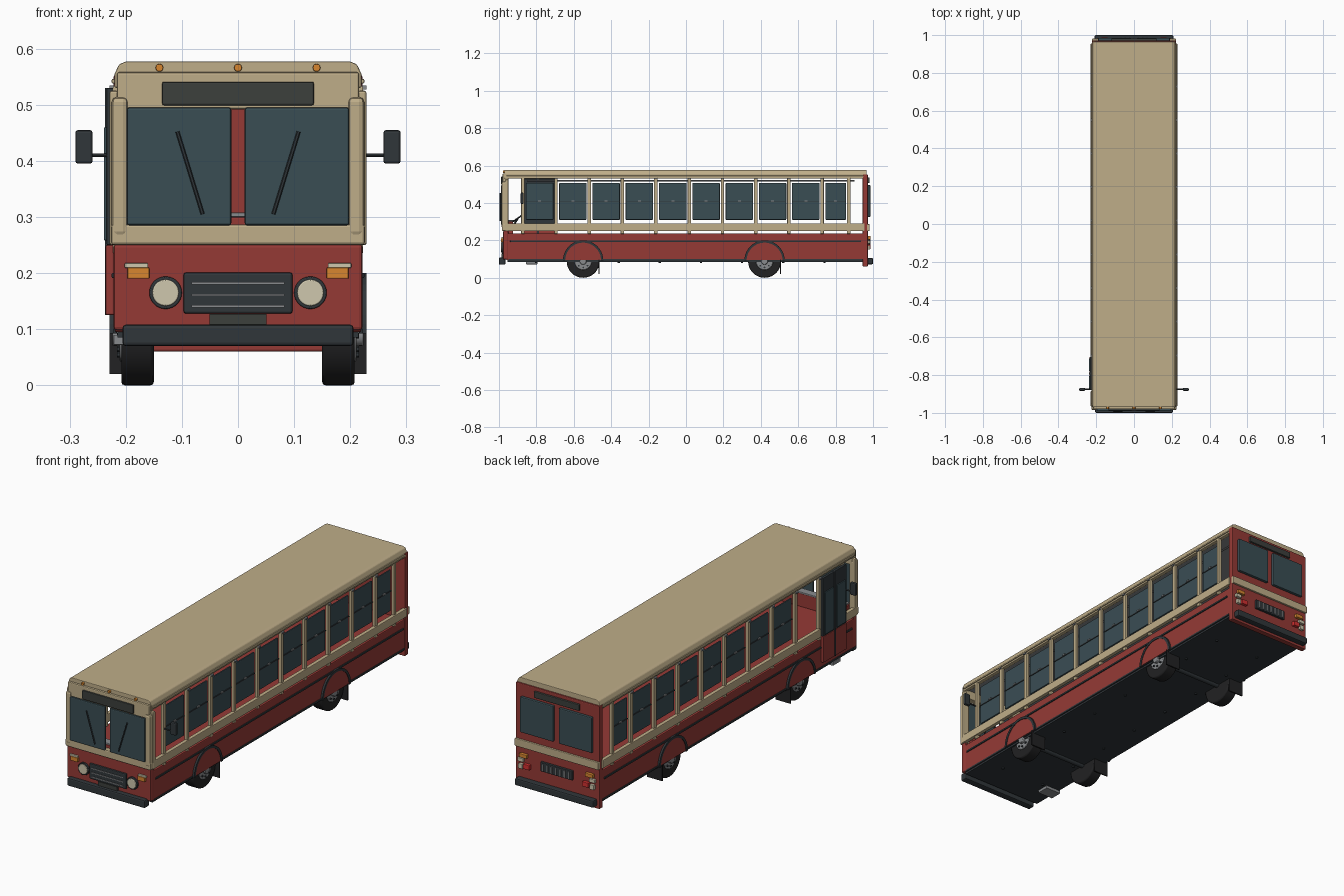
import bpy, bmesh, math
from mathutils import Vector

if "Cube" in bpy.data.objects:
    bpy.data.objects.remove(bpy.data.objects["Cube"])


def material(name, r, g, b):
    m = bpy.data.materials.new(name)
    m.diffuse_color = (r, g, b, 1)
    m.use_nodes = True
    m.node_tree.nodes["Principled BSDF"].inputs["Base Color"].default_value = m.diffuse_color
    return m


RED = material("red_paint", 0.30, 0.042, 0.036)
CREAM = material("cream_paint", 0.52, 0.42, 0.25)
DARK = material("dark_trim", 0.03, 0.037, 0.042)
GLASS = material("tinted_glass", 0.042, 0.075, 0.088)
RUBBER = material("rubber", 0.016, 0.016, 0.017)
ORANGE = material("orange_lens", 0.68, 0.24, 0.03)
LAMP = material("lamp_lens", 0.62, 0.57, 0.42)
TAIL = material("tail_lens", 0.65, 0.03, 0.03)
METAL = material("metal", 0.25, 0.26, 0.27)
SIGN = material("sign_glass", 0.045, 0.05, 0.045)


def finish(name, bm, mat, bevel=0, smooth=False):
    bmesh.ops.recalc_face_normals(bm, faces=bm.faces)
    me = bpy.data.meshes.new(name)
    bm.to_mesh(me)
    bm.free()
    me.materials.append(mat)
    ob = bpy.data.objects.new(name, me)
    bpy.context.collection.objects.link(ob)
    if bevel:
        mod = ob.modifiers.new("bevel", "BEVEL")
        mod.width, mod.segments = bevel, 2
    if smooth:
        bpy.ops.object.select_all(action='DESELECT')
        bpy.context.view_layer.objects.active = ob
        ob.select_set(True)
        bpy.ops.object.shade_smooth_by_angle(angle=math.radians(35))
    return ob


def box(name, x, y, z, mat, bevel=0):
    """Box from (min, max) pairs."""
    bm = bmesh.new()
    bmesh.ops.create_cube(bm, size=1)
    for v in bm.verts:
        v.co = [(a + b) / 2 + c * (b - a) for (a, b), c in zip((x, y, z), v.co)]
    return finish(name, bm, mat, bevel)


def pair(name, x, y, z, mat, bevel=0):
    """The same box on both sides of the bus."""
    box(name + "_right", x, y, z, mat, bevel)
    box(name + "_left", (-x[1], -x[0]), y, z, mat, bevel)


def rod(name, a, b, r, mat, n=12, bevel=0):
    """Cylinder between two points."""
    a, b = Vector(a), Vector(b)
    bm = bmesh.new()
    bmesh.ops.create_cone(bm, cap_ends=True, segments=n, radius1=r, radius2=r, depth=(b - a).length)
    rot = (b - a).to_track_quat('Z', 'Y')
    for v in bm.verts:
        v.co = rot @ v.co + (a + b) / 2
    return finish(name, bm, mat, bevel, True)


def prism(name, prof, place, mat, bevel=0):
    """Extrude a closed 2D profile between two placed copies."""
    bm = bmesh.new()
    rings = [[bm.verts.new(place(u, v, k)) for u, v in prof] for k in (0, 1)]
    n = len(prof)
    for i in range(n):
        j = (i + 1) % n
        bm.faces.new((rings[0][i], rings[0][j], rings[1][j], rings[1][i]))
    bm.faces.new(rings[0])
    bm.faces.new(rings[1])
    return finish(name, bm, mat, bevel)


# Lower body, floor and underside
box("lower_body", (-.22, .22), (-.96, .955), (.095, .237), RED, .004)
box("underside_plate", (-.215, .215), (-.955, .955), (.085, .096), DARK)
pair("rub_strip", (.217, .225), (-.94, .935), (.191, .200), DARK, .002)
pair("sill_strip", (.216, .223), (-.95, .945), (.092, .101), DARK, .002)
for i in range(8):
    for s in (-1, 1):
        rod("underside_bolt", (s * .12, -.8 + i * .22, .087), (s * .12, -.8 + i * .22, .079), .006, DARK, 8)

# Roof with sloped shoulders
roof = [(-.22, .53), (-.22, .555), (-.212, .572), (-.2, .577),
        (.2, .577), (.212, .572), (.22, .555), (.22, .53), (.2, .53), (.2, .54), (-.2, .54), (-.2, .53)]
prism("roof", roof, lambda u, v, k: (u, (-.97, .965)[k], v), CREAM, .003)
pair("drip_rail", (.216, .225), (-.96, .95), (.538, .546), CREAM, .002)
box("ceiling", (-.205, .205), (-.95, .95), (.534, .541), METAL)

# Belt line and window posts
box("belt_right", (.21, .229), (-.965, .955), (.25, .29), CREAM, .003)
box("belt_left", (-.229, -.21), (-.695, .955), (.25, .29), CREAM, .003)
box("belt_left_front", (-.229, -.21), (-.965, -.885), (.25, .29), CREAM, .003)
posts = [-.872, -.695, -.517, -.34, -.162, .018, .195, .373, .55, .728, .87]
for i, y in enumerate(posts):
    pair("window_post", (.208, .223), (y - .009, y + .009), (.235, .533), CREAM, .002)
    if 0 < i < 10:
        pair("post_marker", (.221, .229), (y - .008, y + .008), (.527, .534), METAL)

# Side windows; the left front bay holds the door and stays open
for i in range(10):
    a, b = posts[i] + .017, posts[i + 1] - .014
    for s in (1, -1):
        if s < 0 and i < 2:
            continue
        xs = lambda p, q: (min(s * p, s * q), max(s * p, s * q))
        box("side_window", xs(.203, .211), (a, b), (.31, .507), GLASS, .003)
        box("window_rail", xs(.210, .214), (a, b), (.404, .409), DARK)
        box("window_latch", xs(.210, .217), ((a + b) / 2 - .008, (a + b) / 2 + .008), (.407, .414), METAL)
for s in (-1, 1):
    rod("hand_rail", (s * .15, -.85, .52), (s * .15, .9, .52), .004, METAL, 8)

# Front face panels
box("front_lower_panel", (-.222, .222), (-.978, -.95), (.098, .252), RED, .006)
box("front_belt", (-.226, .226), (-.984, -.95), (.25, .287), CREAM, .005)
box("front_header", (-.216, .216), (-.98, -.95), (.492, .558), CREAM, .004)
pair("front_pillar", (.196, .225), (-.986, -.95), (.265, .514), CREAM, .009)
pair("corner_post", (.213, .229), (-.968, -.95), (.25, .525), CREAM, .004)
pair("windshield", (.012, .198), (-.99, -.979), (.285, .495), GLASS, .004)
box("front_sign", (-.135, .135), (-.988, -.975), (.499, .541), SIGN, .003)
for s in (-1, 1):
    rod("wiper", (s * .108, -.993, .452), (s * .063, -.993, .305), .0035, DARK, 6)
    rod("headlight_ring", (s * .129, -.97, .165), (s * .129, -.987, .165), .029, DARK, 28, .002)
    rod("headlight", (s * .129, -.975, .165), (s * .129, -.99, .165), .0235, LAMP, 28, .002)
pair("front_turn_signal", (.158, .197), (-.989, -.97), (.19, .21), ORANGE, .002)
pair("front_side_lamp", (.16, .202), (-.986, -.97), (.209, .218), LAMP, .002)
box("front_grille", (-.097, .097), (-.987, -.97), (.128, .201), DARK, .004)
for z in (.141, .161, .182):
    box("front_grille_bar", (-.083, .083), (-.99, -.98), (z - .002, z + .002), METAL)
box("front_plate", (-.051, .051), (-.987, -.97), (.1, .127), SIGN)
box("front_bumper", (-.206, .206), (-1, -.965), (.07, .108), DARK, .006)
for x in (-.14, 0, .14):
    rod("roof_marker", (x, -.96, .566), (x, -.979, .566), .007, ORANGE, 12, .001)

# Dashboard and steering wheel
box("dashboard", (-.2, .2), (-.962, -.925), (.235, .3), RED, .003)
box("dashboard_top", (-.195, .195), (-.96, -.922), (.3, .308), METAL, .002)
rod("steering_column", (.11, -.93, .27), (.11, -.898, .318), .005, DARK, 8)
bpy.ops.mesh.primitive_torus_add(major_radius=.032, minor_radius=.004, major_segments=24, minor_segments=8,
                                 location=(.11, -.897, .32), rotation=(math.radians(35), 0, 0))
wheel = bpy.context.object
wheel.name = "steering_wheel"
wheel.data.materials.append(DARK)

# Mirrors
for s in (-1, 1):
    rod("mirror_arm", (s * .215, -.875, .41), (s * .27, -.875, .41), .0035, DARK, 8)
pair("mirror", (.259, .29), (-.884, -.868), (.395, .455), DARK, .005)

# Folding door and step on the left
for a, b in ((-.88, -.796), (-.788, -.703)):
    box("door_panel", (-.236, -.221), (a, b), (.125, .25), RED, .003)
    box("door_frame", (-.234, -.221), (a, b), (.25, .53), DARK, .002)
    box("door_glass", (-.239, -.23), (a + .01, b - .01), (.258, .46), GLASS, .002)
box("door_center_seal", (-.237, -.221), (-.797, -.787), (.125, .53), DARK)
box("door_step", (-.222, -.14), (-.855, -.795), (.072, .09), METAL, .002)

# Rear face
box("rear_wall", (-.222, .222), (.945, .972), (.06, .553), RED, .004)
pair("rear_window", (.015, .19), (.97, .986), (.325, .495), GLASS, .004)
box("rear_belt", (-.222, .222), (.965, .981), (.25, .287), CREAM, .003)
box("rear_sign", (-.12, .12), (.968, .982), (.507, .537), SIGN, .003)
box("rear_vent", (-.085, .085), (.968, .983), (.165, .21), DARK, .003)
for i in range(7):
    x = -.069 + i * .023
    box("rear_vent_bar", (x - .003, x + .003), (.98, .987), (.171, .204), METAL)
pair("rear_turn_signal", (.155, .195), (.968, .986), (.205, .223), ORANGE, .002)
pair("rear_side_lamp", (.175, .205), (.968, .984), (.183, .2), LAMP, .002)
pair("tail_light", (.14, .172), (.968, .987), (.155, .178), TAIL, .002)
pair("reverse_light", (.178, .2), (.968, .985), (.15, .173), LAMP, .002)
box("rear_bumper", (-.208, .208), (.965, 1), (.072, .106), DARK, .006)

# Wheels, arch trims and mud flaps
N = 20
arc = [(math.cos(math.pi * i / N), math.sin(math.pi * i / N)) for i in range(N + 1)]
ring = [(c * .108, s * .108) for c, s in arc] + [(c * .096, s * .096) for c, s in reversed(arc)]
fender = [(c * .1, s * .1) for c, s in arc]
for y in (-.55, .42):
    for s in (-1, 1):
        rod("tire", (s * .15, y, .088), (s * .208, y, .088), .088, RUBBER, 32, .006)
        rod("rim", (s * .2, y, .088), (s * .211, y, .088), .046, METAL, 24, .003)
        rod("hub", (s * .205, y, .088), (s * .224, y, .088), .018, METAL, 16, .003)
        for i in range(8):
            a = math.tau * i / 8
            p = (y + .033 * math.cos(a), .088 + .033 * math.sin(a))
            rod("wheel_nut", (s * .208, *p), (s * .216, *p), .005, DARK, 6)
        prism("wheel_arch_trim", ring, lambda u, v, k: (s * (.216, .229)[k], y + u, .092 + v), DARK)
        prism("wheel_arch_panel", fender, lambda u, v, k: (s * (.216, .226)[k], y + u, .095 + v), RED)
    pair("mud_flap", (.15, .229), (y + .082, y + .088), (.02, .097), RUBBER)
    rod("axle", (-.16, y, .088), (.16, y, .088), .014, DARK, 12)
